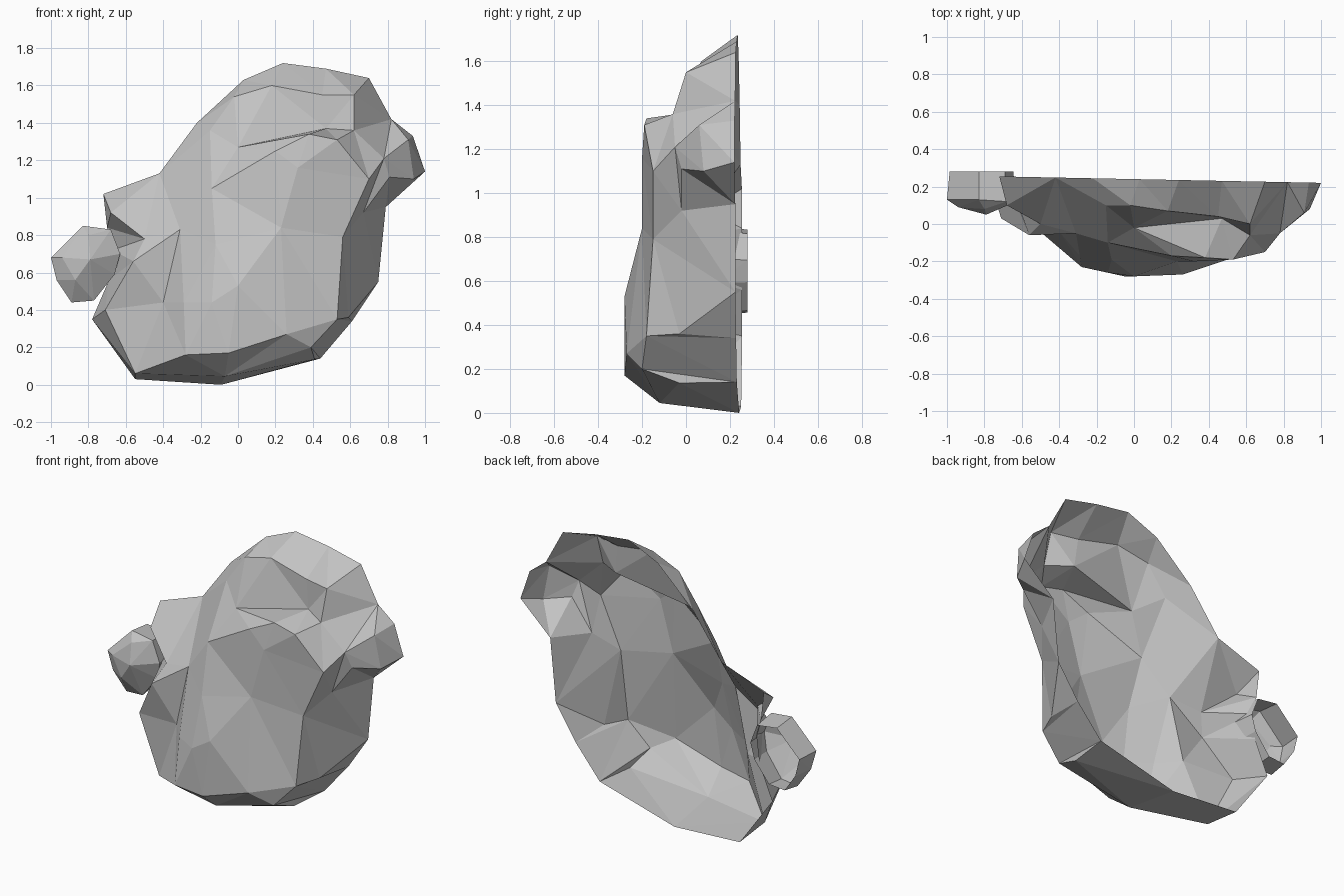
import bpy
import bmesh
from mathutils import Vector
from mathutils.geometry import delaunay_2d_cdt

default_cube = bpy.data.objects.get("Cube")
if default_cube:
    bpy.data.objects.remove(default_cube, do_unlink=True)

# One plain stone colour
stone = bpy.data.materials.new("stone_grey")
stone.use_nodes = True
stone_colour = (0.55, 0.55, 0.55, 1)
stone.diffuse_color = stone_colour
shader = stone.node_tree.nodes["Principled BSDF"]
shader.inputs["Base Color"].default_value = stone_colour
shader.inputs["Roughness"].default_value = 0.9


def finish(name, bm):
    """Turn a bmesh into a flat-shaded stone object; points are in hundredths."""
    bmesh.ops.scale(bm, vec=Vector((1, 1, 1)) / 100, verts=bm.verts)
    mesh = bpy.data.meshes.new(name)
    bm.to_mesh(mesh)
    bm.free()
    mesh.materials.append(stone)
    rock = bpy.data.objects.new(name, mesh)
    bpy.context.collection.objects.link(rock)
    return rock


def relief(name, rim, crests, loose):
    """Open-backed rock face: fills the rim, folding along the crest lines."""
    points = list(rim)
    edges = [(i, (i + 1) % len(rim)) for i in range(len(rim))]
    for crest in crests:
        start = len(points)
        points.extend(crest)
        edges.extend((i, i + 1) for i in range(start, len(points) - 1))
    points.extend(loose)

    flat = [Vector((x, z)) for x, y, z in points]
    verts, _, faces, sources, _, _ = delaunay_2d_cdt(flat, edges, [], 1, 0.001)
    bm = bmesh.new()
    placed = []
    for vert, source in zip(verts, sources):
        # A point made by crossing lines takes the depth of its nearest neighbour
        nearest = source[0] if source else min(
            range(len(flat)), key=lambda i: (flat[i] - vert).length)
        placed.append(bm.verts.new((vert.x, points[nearest][1], vert.y)))
    for face in faces:
        bm.faces.new([placed[i] for i in face])
    # All faces look towards the front
    bm.normal_update()
    for face in bm.faces:
        if face.normal.y > 0:
            face.normal_flip()
    return finish(name, bm)


def open_hull(name, points):
    """Convex stone with its flat back left open."""
    bm = bmesh.new()
    for point in points:
        bm.verts.new(point)
    hull = bmesh.ops.convex_hull(bm, input=bm.verts)
    unused = {item for item in hull["geom_interior"] + hull["geom_unused"]
              if isinstance(item, bmesh.types.BMVert)}
    bmesh.ops.delete(bm, geom=list(unused), context='VERTS')
    bmesh.ops.recalc_face_normals(bm, faces=bm.faces)
    back = [face for face in bm.faces if face.normal.y > 0.9]
    bmesh.ops.delete(bm, geom=back, context='FACES')
    return finish(name, bm)


# Boulder: the back outline leans slightly, so its depth follows x
back_depth, lean = 24, 0.02
outline = [(24, 172), (3, 163), (-22, 140), (-42, 113), (-72, 102),
           (-70, 84), (-67, 72), (-69, 56), (-78, 35), (-55, 3), (-9, 0),
           (44, 14), (61, 34), (75, 55), (79, 95), (100, 114), (93.5, 133),
           (82, 142), (70, 164), (47, 169)]
rim = [(x, back_depth - x * lean, z) for x, z in outline]

# Corners where several fold lines meet
shelf_corner = (62, -6, 136)
outcrop_foot = (67, -2, 92)
lower_left = (-55, 0, 6)
lower_right = (39, -20, 20)
shoulder_fold = (-56, -6, 66)
shoulder_peak = (-31, -5, 83)
hollow = (-40, -4, 44)

# Front bulge, the shelf above it, and the outcrops on either side
bulge_crest = [(-14, -10, 105), (20, -17, 125), (38, -18, 134),
               (53, -19, 131), (70, -15, 110), (56, -15, 79), (53, -18, 35),
               lower_right, (26, -27, 27), (-5, -28, 17), (-28, -23, 16),
               lower_left]
upper_shelf = [(0, -2, 127), (47, 3, 137), shelf_corner, (62, 0, 155),
               (45, 4, 155), (18, 7, 160), (-2, 10, 154), (-15, 10, 136)]
outcrop_crest = [shelf_corner, (78, -5, 121), outcrop_foot, (81, -2, 111),
                 (94, 8, 110)]
shoulder_crest = [(-71, 3, 40), shoulder_fold, shoulder_peak, (-29, -17, 44),
                  hollow, shoulder_peak]
hollow_edge = [shoulder_fold, hollow, (-28, -23, 16)]
keel = [lower_left, (-7, -12, 4.5), lower_right, (41, -3, 13.6)]

bulge_facets = [(0, -28, 53), (-14, -26, 44), (-12, -19, 75), (23, -20, 84),
                (32, -20, 116), (59, -3, 36)]
side_facets = [(-50, 0, 78), (-68, 10, 92), (91, 6, 131)]
relief("boulder", rim,
       [bulge_crest, upper_shelf, outcrop_crest, shoulder_crest,
        hollow_edge, keel],
       bulge_facets + side_facets)

# Small stone at the side: girdle, narrower back rim and front corners
girdle = [(-100, 13, 68), (-83, 13, 85), (-68, 12, 83), (-63, 12, 70),
          (-66, 14, 59), (-77, 15, 45), (-89, 16, 44), (-97, 14, 56)]
centre_x, centre_z, taper = -82, 65, 0.92
back_rim = [(centre_x + (x - centre_x) * taper, 28,
             centre_z + (z - centre_z) * taper) for x, y, z in girdle]
front_corners = [(-94, 9, 68), (-79, 5, 67), (-80, 8, 80), (-87, 8, 56)]
open_hull("small_stone", girdle + back_rim + front_corners)
